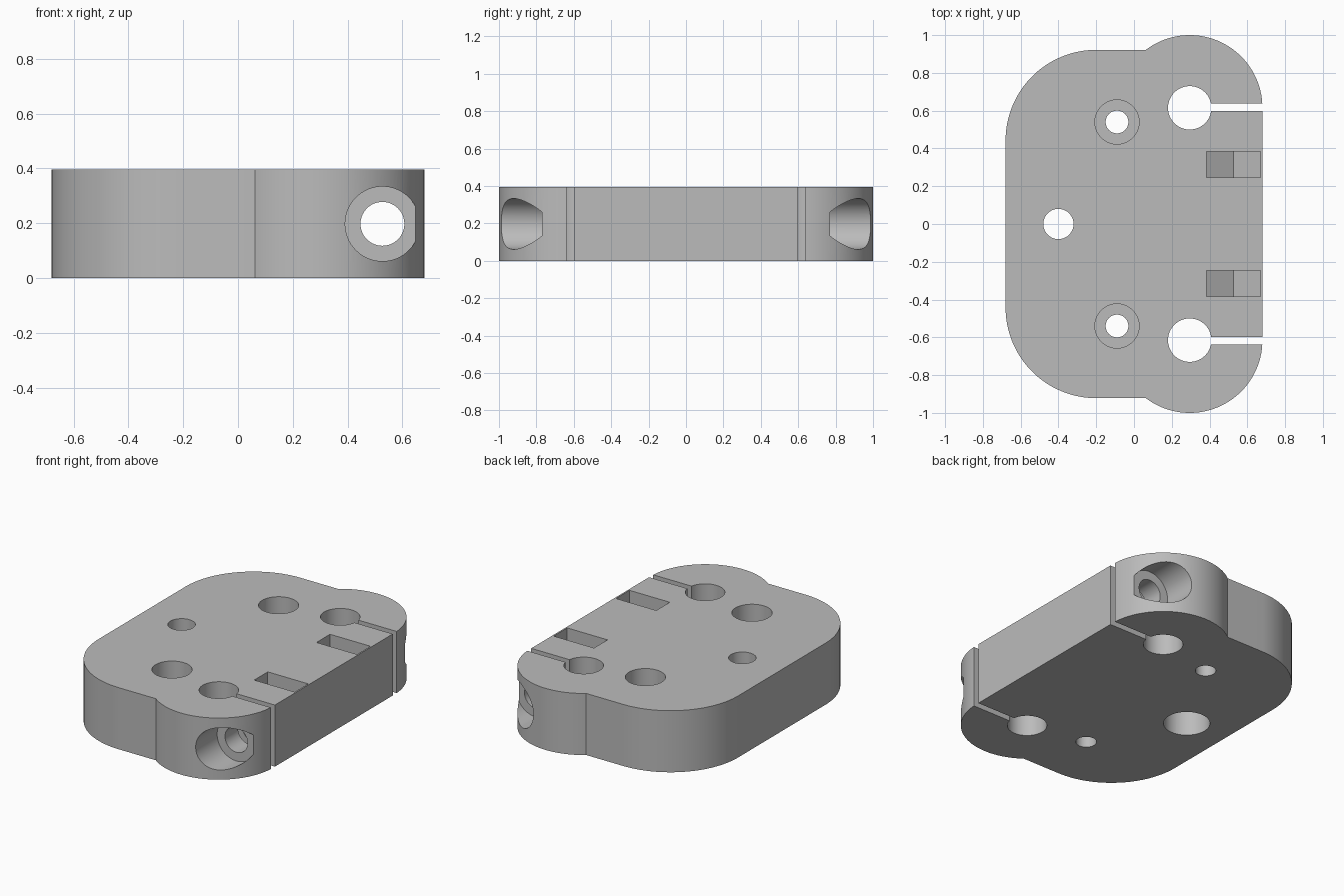
import bpy, bmesh
from math import cos, sin, pi, radians, asin
from mathutils import Matrix, Vector

if "Cube" in bpy.data.objects:
    bpy.data.objects.remove(bpy.data.objects["Cube"], do_unlink=True)

H = 0.395                    # block height
MID = H / 2
CLAMP = Vector((0.295, 0.615))   # clamp bore centre
CLAMP_R = 0.385              # outer radius of the clamp lobe
SCREW_X = 0.527

grey = bpy.data.materials.new("plain_grey")
grey.use_nodes = True
color = (0.5, 0.5, 0.5, 1)
grey.diffuse_color = color
grey.node_tree.nodes["Principled BSDF"].inputs["Base Color"].default_value = color


def arc(cx, cy, r, a0, a1, n):
    return [(cx + r * cos(a0 + (a1 - a0) * i / n),
             cy + r * sin(a0 + (a1 - a0) * i / n)) for i in range(n + 1)]


def prism(name, points, low, high, along_y=False):
    """Extrude a profile along z, or an x-z profile along y."""
    bm = bmesh.new()
    if along_y:
        ring = [bm.verts.new((x, low, z)) for x, z in points]
        step = Vector((0, high - low, 0))
    else:
        ring = [bm.verts.new((x, y, low)) for x, y in points]
        step = Vector((0, 0, high - low))
    face = bm.faces.new(ring)
    new = bmesh.ops.extrude_face_region(bm, geom=[face])["geom"]
    bmesh.ops.translate(bm, vec=step,
                        verts=[v for v in new if isinstance(v, bmesh.types.BMVert)])
    bmesh.ops.recalc_face_normals(bm, faces=bm.faces)
    mesh = bpy.data.meshes.new(name)
    bm.to_mesh(mesh)
    bm.free()
    mesh.materials.append(grey)
    obj = bpy.data.objects.new(name, mesh)
    bpy.context.collection.objects.link(obj)
    return obj


def circle(x, y, r, n=64):
    return arc(x, y, r, 0, 2 * pi, n)[:-1]


def cut(target, cutter):
    cutter.hide_render = True
    mod = target.modifiers.new("cut", "BOOLEAN")
    mod.operation = "DIFFERENCE"
    mod.solver = "EXACT"
    mod.object = cutter
    bpy.context.view_layer.objects.active = target
    bpy.ops.object.modifier_apply(modifier=mod.name)
    bpy.data.objects.remove(cutter, do_unlink=True)


# Block outline: rounded back corners and a clamp lobe, mirrored in y
lobe_start = pi - asin((0.922 - CLAMP.y) / CLAMP_R)
half = arc(-0.2, 0.442, 0.48, pi, pi / 2, 32)
half += arc(CLAMP.x, CLAMP.y, CLAMP_R, lobe_start, 0, 48)
outline = half + [(x, -y) for x, y in reversed(half)]
block = prism("clamp_block", outline, 0, H)

# Centre hole, counterbored from below
cut(block, prism("centre_hole", circle(-0.4, 0, 0.08), -0.1, H + 0.1))
cut(block, prism("centre_counterbore", circle(-0.4, 0, 0.135), -0.1, 0.2))

for s in (1, -1):
    # Clamp bore and the slot that lets it close
    cut(block, prism("clamp_bore", circle(CLAMP.x, s * CLAMP.y, 0.115), -0.1, H + 0.1))
    slot = [(0.36, s * 0.597), (0.8, s * 0.597), (0.8, s * 0.638), (0.36, s * 0.638)]
    cut(block, prism("clamp_slot", slot, -0.1, H + 0.1))
    # Mounting hole, counterbored from above
    cut(block, prism("mount_hole", circle(-0.09, s * 0.54, 0.06), -0.1, H + 0.1))
    cut(block, prism("mount_counterbore", circle(-0.09, s * 0.54, 0.117), 0.2, H + 0.1))
    # Screw head recess in the lobe
    y0, y1 = sorted((s * 0.77, s * 1.2))
    cut(block, prism("screw_recess", circle(SCREW_X, MID, 0.136), y0, y1, True))
    # Nut pocket: hexagonal floor, open at the top
    r = 0.143 / cos(radians(30))
    floor = arc(SCREW_X, MID, r, radians(210), radians(330), 2)
    pocket = floor + [(SCREW_X + 0.143, H + 0.1), (SCREW_X - 0.143, H + 0.1)]
    y0, y1 = sorted((s * 0.247, s * 0.384))
    cut(block, prism("nut_pocket", pocket, y0, y1, True))

# Screw bore running the full length
cut(block, prism("screw_bore", circle(SCREW_X, MID, 0.08), -1.2, 1.2, True))

bpy.ops.object.select_all(action="DESELECT")
block.select_set(True)
bpy.context.view_layer.objects.active = block
bpy.ops.object.shade_smooth_by_angle(angle=radians(30))
